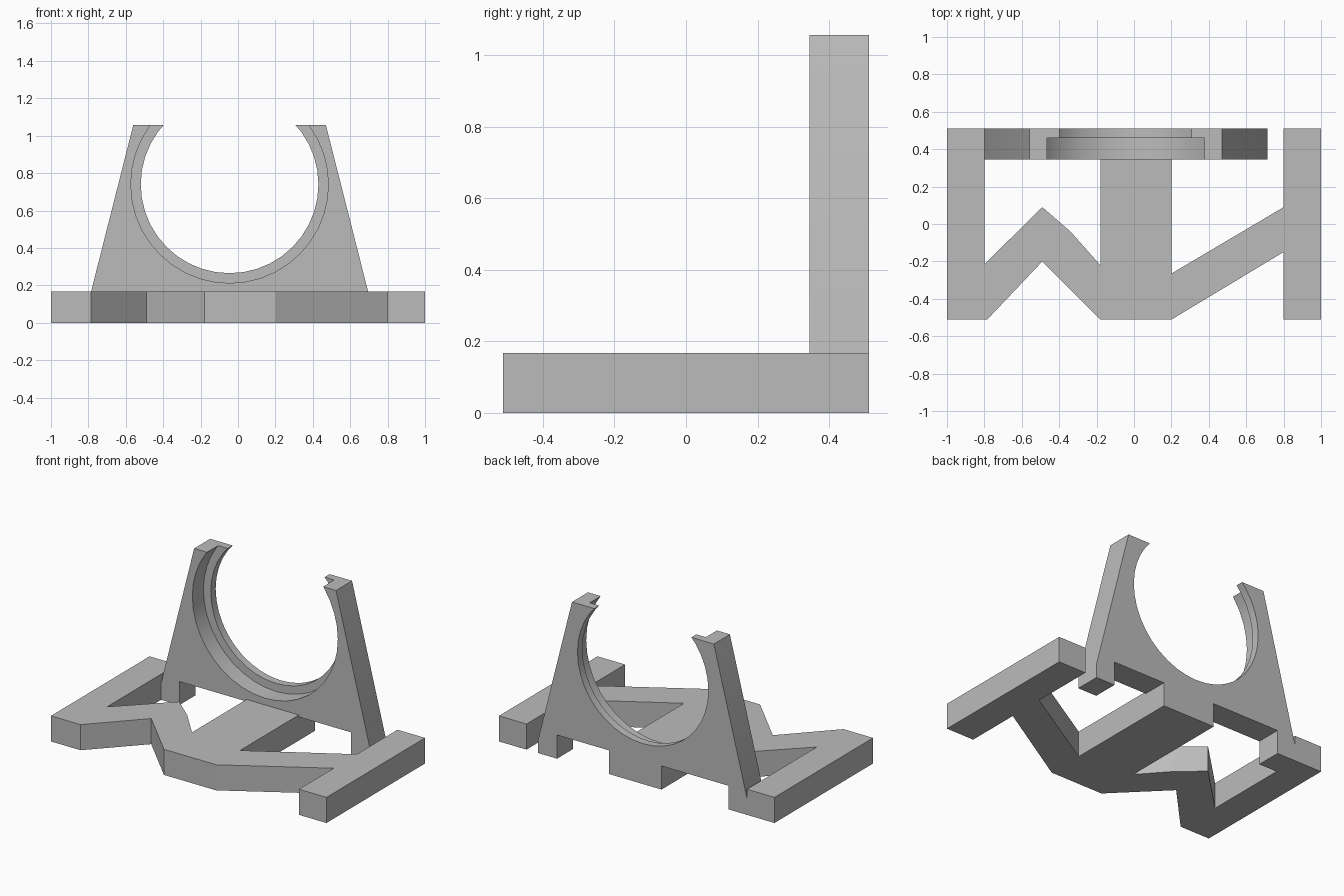
import bpy
import bmesh
import math
from mathutils import Vector

cube = bpy.data.objects.get("Cube")
if cube:
    bpy.data.objects.remove(cube, do_unlink=True)

TOP = 0.168        # height of the floor frame
BACK = 0.511       # rear of the whole stand
PLATE_FRONT = 0.345
STEP = 0.46        # depth where the recess meets the lip
CX, CZ = -0.045, 0.74   # ring centre

grey = bpy.data.materials.new("plain_grey")
grey.use_nodes = True
colour = (0.5, 0.5, 0.5, 1)
grey.diffuse_color = colour
grey.node_tree.nodes["Principled BSDF"].inputs["Base Color"].default_value = colour


def prism(name, points, offset):
    """Extrude a closed 3D outline along an offset."""
    bm = bmesh.new()
    face = bm.faces.new([bm.verts.new(p) for p in points])
    out = bmesh.ops.extrude_face_region(bm, geom=[face])
    moved = [g for g in out["geom"] if isinstance(g, bmesh.types.BMVert)]
    bmesh.ops.translate(bm, verts=moved, vec=Vector(offset))
    bmesh.ops.recalc_face_normals(bm, faces=bm.faces)
    mesh = bpy.data.meshes.new(name)
    bm.to_mesh(mesh)
    bm.free()
    mesh.materials.append(grey)
    obj = bpy.data.objects.new(name, mesh)
    bpy.context.collection.objects.link(obj)
    return obj


def bore(target, radius, y0, y1):
    """Cut a round hole along y through the target."""
    n = 40
    ring = [(CX + radius * math.sin(2 * math.pi * i / n), y0,
             CZ - radius * math.cos(2 * math.pi * i / n)) for i in range(n)]
    cutter = prism("bore_cutter", ring, (0, y1 - y0, 0))
    cutter.hide_render = True
    mod = target.modifiers.new("bore", 'BOOLEAN')
    mod.operation = 'DIFFERENCE'
    mod.solver = 'EXACT'
    mod.object = cutter
    bpy.context.view_layer.objects.active = target
    bpy.ops.object.modifier_apply(modifier=mod.name)
    bpy.data.objects.remove(cutter, do_unlink=True)


# Floor frame: right rail, zigzag brace, centre beam, diagonal brace, left rail
frame = [(-1, -BACK), (-0.785, -BACK), (-0.49, -0.2), (-0.18, -BACK),
         (0.2, -BACK), (0.8, -0.15), (0.8, -BACK), (1, -BACK),
         (1, BACK), (0.8, BACK), (0.8, 0.09), (0.2, -0.265),
         (0.2, PLATE_FRONT), (-0.18, PLATE_FRONT), (-0.18, -0.22),
         (-0.34, -0.04), (-0.49, 0.09), (-0.8, -0.215),
         (-0.8, BACK), (-1, BACK)]
prism("floor_frame", [(x, y, 0) for x, y in frame], (0, 0, TOP))

# Upright plate: mirrored sloping sides and feet, with a tab at the centre beam
half = [(0.515, 1.057), (0.76, 0.09), (0.76, 0), (0.623, 0), (0.623, 0.155)]
tab = [(0.2 - CX, 0.155), (0.2 - CX, 0), (-0.18 - CX, 0), (-0.18 - CX, 0.155)]
outline = half + tab + [(-x, z) for x, z in reversed(half)]
plate = prism("ring_plate", [(CX + x, PLATE_FRONT, z) for x, z in outline],
              (0, BACK - PLATE_FRONT, 0))

# Open ring: through hole plus a wider recess at the front
bore(plate, 0.475, PLATE_FRONT - 0.1, BACK + 0.1)
bore(plate, 0.528, PLATE_FRONT - 0.1, STEP)

bpy.ops.object.select_all(action='DESELECT')
plate.select_set(True)
bpy.context.view_layer.objects.active = plate
bpy.ops.object.shade_smooth_by_angle(angle=math.radians(25))
